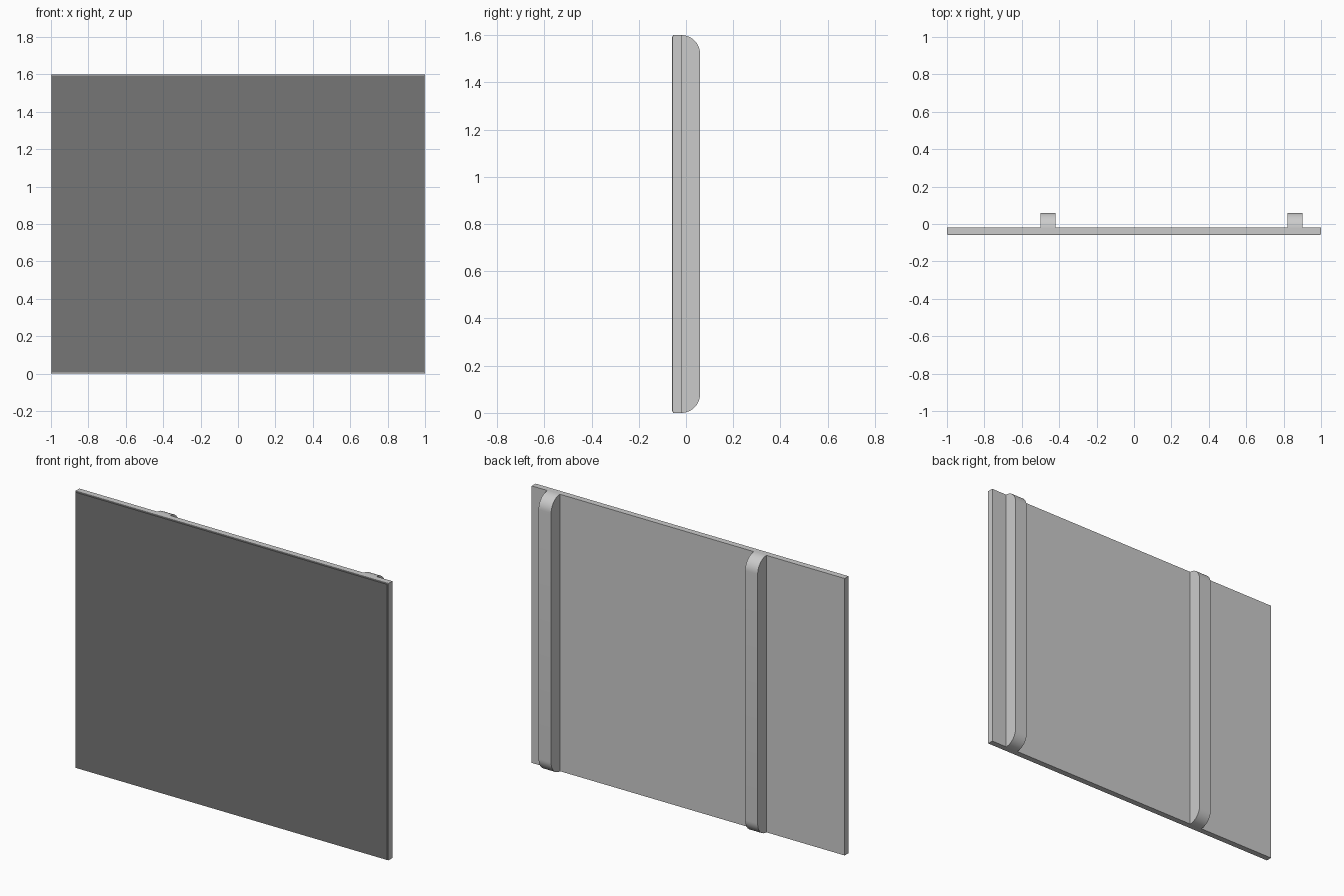
import bpy, bmesh, math

if "Cube" in bpy.data.objects:
    bpy.data.objects.remove(bpy.data.objects["Cube"])


def prism(name, profile, x0, x1):
    """Extrude a (y, z) profile along x from x0 to x1."""
    bm = bmesh.new()
    face = bm.faces.new([bm.verts.new((x0, y, z)) for y, z in profile])
    ext = bmesh.ops.extrude_face_region(bm, geom=[face])
    verts = [g for g in ext["geom"] if isinstance(g, bmesh.types.BMVert)]
    bmesh.ops.translate(bm, verts=verts, vec=(x1 - x0, 0, 0))
    bmesh.ops.recalc_face_normals(bm, faces=bm.faces)
    mesh = bpy.data.meshes.new(name)
    bm.to_mesh(mesh)
    bm.free()
    obj = bpy.data.objects.new(name, mesh)
    bpy.context.collection.objects.link(obj)
    return obj


def rect(y0, y1, z0, z1):
    return [(y0, z0), (y1, z0), (y1, z1), (y0, z1)]


WIDTH, HEIGHT = 2.0, 1.6
FRONT, SKIN, BACK, RIB = -0.06, -0.055, -0.02, 0.06

# Main board
prism("board", rect(SKIN, BACK, 0, HEIGHT), -WIDTH / 2, WIDTH / 2)

# Dark facing sheet, slightly inset from the board edges
inset = 0.005
facing = prism("front_facing", rect(FRONT, SKIN, inset, HEIGHT - inset),
               -WIDTH / 2 + inset, WIDTH / 2 - inset)
dark = bpy.data.materials.new("dark_facing")
dark.diffuse_color = (0.18, 0.18, 0.18, 1)
dark.use_nodes = True
dark.node_tree.nodes["Principled BSDF"].inputs["Base Color"].default_value = dark.diffuse_color
facing.data.materials.append(dark)

# Rear battens with quarter-round ends
r = RIB - BACK
steps = 12
arc = [(BACK + r * math.sin(a), r - r * math.cos(a))
       for a in (math.pi / 2 * i / steps for i in range(steps + 1))]
batten_profile = arc + [(y, HEIGHT - z) for y, z in reversed(arc)]
for side, x in (("left", -0.46), ("right", 0.86)):
    batten = prism(f"{side}_batten", batten_profile, x - 0.04, x + 0.04)
    bpy.ops.object.select_all(action="DESELECT")
    bpy.context.view_layer.objects.active = batten
    batten.select_set(True)
    bpy.ops.object.shade_smooth_by_angle(angle=math.radians(30))
